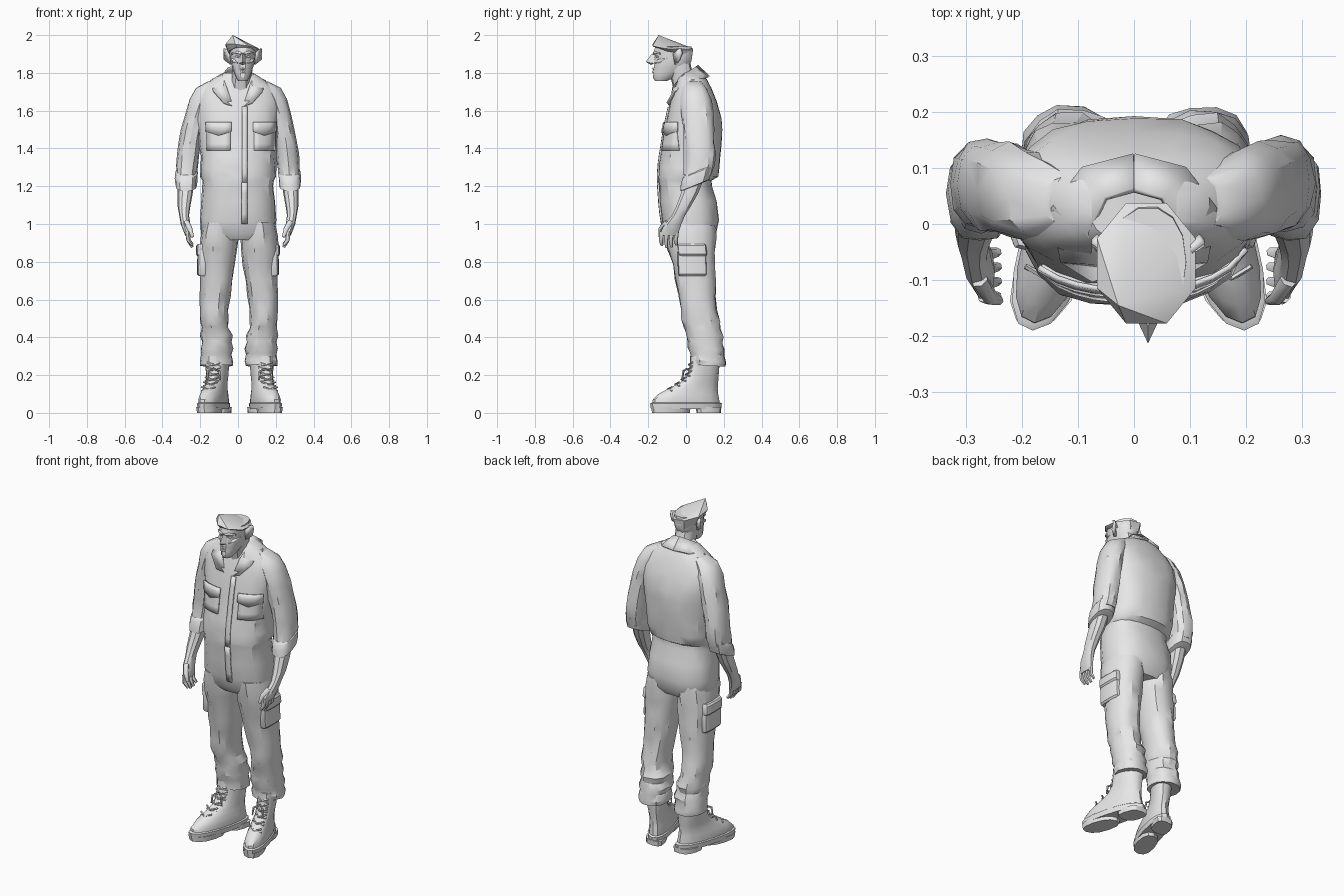
import bpy, bmesh, math, random
from mathutils import Vector

random.seed(4)
GREY = bpy.data.materials.new("light grey")
GREY.diffuse_color = (0.8, 0.8, 0.8, 1)


def make(name, verts, faces, thick=0, angle=32):
    me = bpy.data.meshes.new(name)
    me.from_pydata(verts, [], faces)
    bm = bmesh.new()
    bm.from_mesh(me)
    bmesh.ops.recalc_face_normals(bm, faces=bm.faces)
    bm.to_mesh(me)
    bm.free()
    ob = bpy.data.objects.new(name, me)
    bpy.context.collection.objects.link(ob)
    me.materials.append(GREY)
    if thick:
        mod = ob.modifiers.new("thickness", 'SOLIDIFY')
        mod.thickness = thick
        mod.offset = 0
    bpy.ops.object.select_all(action='DESELECT')
    bpy.context.view_layer.objects.active = ob
    ob.select_set(True)
    bpy.ops.object.shade_smooth_by_angle(angle=math.radians(angle))
    return ob


def spow(v, p):
    return math.copysign(abs(v) ** p, v)


def loft(name, rows, n=16, e=2.3, jit=0.0, tilt=0.0, shear=0.0):
    """Rows of (z, centre x, centre y, radius x, radius y), capped."""
    vs, fs = [], []
    for z, cx, cy, rx, ry in rows:
        for i in range(n):
            a = 2 * math.pi * i / n
            k = 1 + random.uniform(-jit, jit)
            x = cx + rx * k * spow(math.cos(a), 2 / e)
            y = cy + ry * k * spow(math.sin(a), 2 / e)
            vs.append((x + shear * (0.12 - y), y, z + tilt * (y - cy)))
    for r in range(len(rows) - 1):
        for i in range(n):
            j = (i + 1) % n
            a, b, c, d = r * n + i, r * n + j, (r + 1) * n + j, (r + 1) * n + i
            if jit:  # creased cloth: split quads on alternating diagonals
                fs += [(a, b, c), (a, c, d)] if (r + i) % 2 else [(a, b, d), (b, c, d)]
            else:
                fs.append((a, b, c, d))
    fs += [tuple(range(n)), tuple(range(len(vs) - n, len(vs)))]
    return make(name, vs, fs)


def tube(name, pts, radii, n=6):
    vs, fs = [], []
    pts = [Vector(p) for p in pts]
    for k, p in enumerate(pts):
        d = (pts[min(k + 1, len(pts) - 1)] - pts[max(k - 1, 0)]).normalized()
        u = d.orthogonal().normalized()
        w = d.cross(u)
        for i in range(n):
            a = 2 * math.pi * i / n
            vs.append(p + radii[k] * (u * math.cos(a) + w * math.sin(a)))
    for r in range(len(pts) - 1):
        for i in range(n):
            j = (i + 1) % n
            fs.append((r * n + i, r * n + j, (r + 1) * n + j, (r + 1) * n + i))
    fs += [tuple(range(n)), tuple(range(len(vs) - n, len(vs)))]
    return make(name, vs, fs, angle=60)


def ribbon(name, edge_a, edge_b, thick):
    m = len(edge_a)
    return make(name, edge_a + edge_b, [(i, i + 1, m + i + 1, m + i) for i in range(m - 1)], thick)


# Torso: (z, half width, front y, back y)
BODY = [(0.915, .17, -.085, .14), (0.95, .196, -.112, .162), (1.02, .203, -.13, .176),
        (1.12, .197, -.14, .165), (1.20, .19, -.145, .135), (1.23, .192, -.148, .138),
        (1.25, .203, -.148, .168), (1.30, .20, -.146, .18), (1.36, .20, -.138, .185),
        (1.42, .205, -.128, .188), (1.50, .215, -.116, .19), (1.56, .22, -.103, .19),
        (1.65, .225, -.083, .165), (1.72, .195, -.062, .135), (1.77, .13, -.045, .11),
        (1.80, .08, -.03, .085)]
loft("coverall_torso", [(z, 0, (f + b) / 2, w, (b - f) / 2) for z, w, f, b in BODY], 20, 2.45, 0.022)


def front_y(x, z):
    for (z0, w0, f0, b0), (z1, w1, f1, b1) in zip(BODY, BODY[1:]):
        if z0 <= z <= z1:
            t = (z - z0) / (z1 - z0)
            w, f, b = w0 + t * (w1 - w0), f0 + t * (f1 - f0), b0 + t * (b1 - b0)
            return (f + b) / 2 - (b - f) / 2 * max(0, 1 - abs(x / w) ** 2.45) ** (1 / 2.45)
    return 0


def chest_patch(name, x0, x1, z0, z1, lift, thick, nx=4, nz=4, dip=0.0, lean=0.0):
    vs, fs = [], []
    for k in range(nz + 1):
        for i in range(nx + 1):
            z = z0 + (z1 - z0) * k / nz
            x = x0 + (x1 - x0) * i / nx + lean * k / nz
            y = front_y(x, z) - lift
            if k == 0:
                z -= dip * (1 - abs(2 * i / nx - 1))
            vs.append((x, y, z))
    for k in range(nz):
        for i in range(nx):
            a = k * (nx + 1) + i
            fs.append((a, a + 1, a + nx + 2, a + nx + 1))
    make(name, vs, fs, thick)


# Front closure and chest pockets with flaps
chest_patch("front_placket", .018, .05, 1.0, 1.22, .003, .01, 1, 4)
chest_patch("front_opening", .022, .05, 1.22, 1.62, .002, .01, 1, 8, 0, .0)
for side, a, b in (("right", -.165, -.04), ("left", .085, .195)):
    chest_patch(side + "_chest_pocket", a, b, 1.39, 1.53, .003, .009)
    chest_patch(side + "_pocket_flap", a - .005, b + .005, 1.49, 1.54, .010, .009, 4, 2, .022)

# Collar with open lapels
for s, side in ((-1, "right"), (1, "left")):
    top = [(.025, -.08, 1.62), (.058, -.068, 1.72), (.08, -.015, 1.785), (.05, .045, 1.825), (0, .06, 1.838)]
    low = [(.075, -.098, 1.64), (.13, -.064, 1.70), (.145, .03, 1.755), (.09, .10, 1.775), (0, .122, 1.78)]
    flip = lambda ps: [(p[0] * s, p[1], p[2]) for p in ps]
    ribbon(side + "_collar", flip(top), flip(low), .012)

# Neck and head
HX = .025
loft("neck", [(1.68, .01, .0, .055, .06), (1.76, .015, -.015, .052, .062), (1.82, HX, -.035, .053, .065),
              (1.87, HX, -.06, .055, .08)], 12)
loft("head", [(z, HX, (f + b) / 2, w, (b - f) / 2) for z, w, f, b in (
    (1.757, .024, -.165, -.10), (1.775, .036, -.176, -.06), (1.80, .046, -.174, -.02),
    (1.825, .054, -.172, .01), (1.86, .065, -.172, .03), (1.885, .066, -.163, .035),
    (1.905, .069, -.174, .036), (1.94, .068, -.165, .03))], 14, 2.2)
make("nose", [(HX, -.182, 1.9), (HX, -.213, 1.858), (HX - .02, -.17, 1.85), (HX + .02, -.17, 1.85),
              (HX, -.185, 1.842), (HX - .012, -.16, 1.9), (HX + .012, -.16, 1.9)],
     [(0, 1, 2, 5), (0, 6, 3, 1), (1, 3, 4), (1, 4, 2), (0, 5, 6)])
for z, r in ((1.822, .006), (1.806, .007)):
    tube("lip", [(HX - .025, -.158, z - .003), (HX, -.174, z), (HX + .025, -.158, z - .003)], [.003, r, .003])
for s in (-1, 1):
    tube("brow", [(HX + s * .008, -.171, 1.903), (HX + s * .032, -.167, 1.909), (HX + s * .056, -.138, 1.902)],
         [.006, .008, .005])
    tube("eye", [(HX + s * .018, -.158, 1.885), (HX + s * .03, -.155, 1.886), (HX + s * .042, -.146, 1.884)],
         [.003, .006, .003])
    tube("cheekbone", [(HX + s * .025, -.163, 1.852), (HX + s * .045, -.145, 1.863), (HX + s * .06, -.10, 1.875)],
         [.004, .011, .004])
    # Ear as a flat disc standing off the head
    ear = [(HX + s * (.064 + .032 * (y > -.05)), y, z) for y, z in
           ((-.065, 1.90), (-.055, 1.925), (-.03, 1.928), (-.022, 1.905), (-.035, 1.87), (-.055, 1.845))]
    make("ear", ear, [tuple(range(6))], .014)

# Wedge cap: band, sloped crown and an off-centre peak
verts, n = [], 8
for lvl in (0, 1):
    for i in range(n):
        a = 2 * math.pi * (i + .5) / n
        x, y = math.cos(a), math.sin(a)
        grow = (.074, .108) if lvl == 0 else (.095, .116)
        z = (1.905 - .035 * y) if lvl == 0 else 1.936 - .012 * x - .012 * y
        verts.append((.022 + grow[0] * x, -.07 + grow[1] * y, z))
verts += [(-.028, -.145, 2.0), (.02, -.068, 1.9)]
faces = [(i, (i + 1) % n, n + (i + 1) % n, n + i) for i in range(n)]
faces += [(n + i, n + (i + 1) % n, 2 * n) for i in range(n)]
faces += [(i, (i + 1) % n, 2 * n + 1) for i in range(n)]
make("cap", verts, faces)

for s, side in ((-1, "right"), (1, "left")):
    def limb(name, rows, drift=0, **kw):
        return loft(side + name, [(z, s * x + drift, y, a, b) for z, x, y, a, b in rows], **kw)

    # Sleeve, rolled cuff, forearm and hand
    limb("_sleeve", [(1.755, .12, .04, .04, .045), (1.72, .165, .045, .06, .065), (1.66, .195, .052, .064, .08),
                     (1.58, .222, .06, .06, .085), (1.50, .242, .066, .058, .083), (1.43, .255, .07, .06, .082),
                     (1.37, .262, .073, .06, .082), (1.31, .268, .072, .058, .082), (1.26, .272, .06, .054, .075)],
         n=12, jit=.06)
    limb("_rolled_cuff", [(1.29, .27, .066, .05, .072), (1.275, .272, .062, .06, .083), (1.24, .275, .054, .06, .083),
                          (1.205, .275, .046, .057, .078), (1.2, .275, .043, .042, .06)], n=12, jit=.04, tilt=.4)
    limb("_forearm", [(1.24, .275, .045, .042, .052), (1.16, .28, .018, .04, .047), (1.09, .286, -.015, .033, .04),
                      (1.045, .285, -.04, .026, .036), (1.0, .278, -.068, .025, .045), (.96, .268, -.085, .02, .05),
                      (.94, .265, -.09, .015, .047)], n=10)
    for k in range(4):
        y = -.128 + .026 * k
        tube(side + "_finger", [(s * .267, y, .96), (s * .262, y - .004, .915), (s * .242, y, .872 + .012 * abs(k - 1.4))],
             [.013, .012, .008])
    tube(side + "_thumb", [(s * .275, -.10, 1.01), (s * .255, -.132, .975), (s * .24, -.137, .93)], [.016, .014, .008])

    # Trouser leg with gathered lower folds
    limb("_trouser_leg", [(1.0, .10, .02, .09, .135), (.94, .104, .025, .10, .135), (.86, .109, .03, .1, .128),
                          (.78, .112, .042, .093, .113), (.70, .118, .05, .085, .108), (.62, .125, .058, .08, .098),
                          (.55, .13, .068, .075, .096), (.49, .132, .08, .074, .104), (.45, .127, .085, .071, .097),
                          (.41, .12, .098, .085, .10), (.375, .118, .10, .078, .092), (.34, .117, .108, .087, .098),
                          (.31, .118, .112, .08, .09), (.275, .118, .118, .089, .093), (.25, .118, .118, .085, .09),
                          (.255, .118, .105, .062, .07)], drift=.005, n=14, jit=.045, tilt=-.06)
    # Cargo pocket and flap wrapped on the outer thigh
    for name, z0, z1, dx in (("_cargo_pocket", .725, .87, 0), ("_cargo_flap", .83, .895, .006)):
        limb(name, [(z0, .185 + dx, .035, .024, .072), (z0 + .01, .189 + dx, .035, .028, .077),
                    (z1 - .01, .185 + dx, .03, .03, .077), (z1, .181 + dx, .03, .026, .072)], n=12, e=4)

    # Boot: upper, sole and heel, toes turned outward
    sh = s * .27
    boot = dict(drift=.008, shear=sh)
    limb("_boot_upper", [(.035, .105, .0, .06, .178), (.07, .105, .0, .062, .176), (.10, .105, .012, .058, .158),
                         (.13, .106, .038, .052, .13), (.16, .108, .07, .05, .10), (.20, .11, .09, .053, .083),
                         (.26, .112, .10, .058, .078), (.30, .112, .10, .058, .078)], n=16, **boot)
    limb("_boot_sole", [(.02, .105, 0, .064, .186), (.05, .105, 0, .067, .19), (.055, .105, 0, .06, .18)],
         n=16, **boot)
    limb("_boot_heel", [(0, .105, .12, .056, .065), (.03, .105, .12, .058, .067)], n=12, e=3, **boot)
    limb("_boot_tread", [(0, .105, -.08, .058, .10), (.03, .105, -.08, .062, .104)], n=12, **boot)
    # Laces crossing the tongue, with a bow at the top
    for k in range(6):
        z = .125 + .026 * k
        y = (-.093, -.053, -.02, .002, .012, .018)[k]
        cx = s * .108 + .008 + sh * (.12 - y)
        for d in (-1, 1):
            tube(side + "_lace", [(cx - d * .036, y + .018, z - .008), (cx, y - .004, z), (cx + d * .036, y + .018, z + .012)],
                 [.005] * 3, 5)
    for d in (-1, 1):
        bx = s * .137 + .008
        tube(side + "_lace_bow", [(bx, .005, .235), (bx + d * .03, -.015, .22), (bx + d * .035, -.02, .175)],
             [.005, .007, .004], 5)
